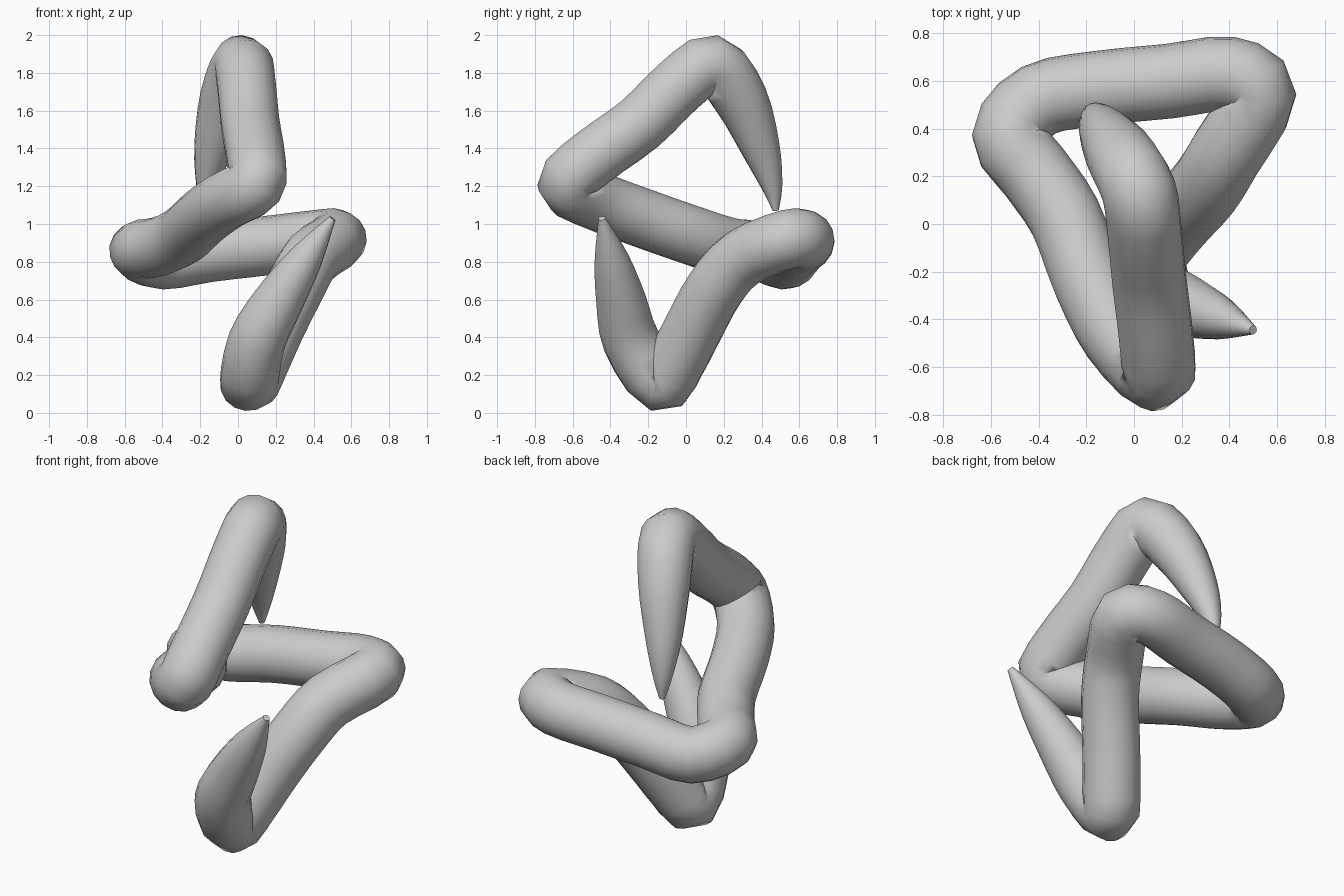
import bpy
from mathutils import Vector

if "Cube" in bpy.data.objects:
    bpy.data.objects.remove(bpy.data.objects["Cube"])

RADIUS = 0.157
STEPS = 3

# centre line, from the lower tip to the upper tip
path = [Vector(p) for p in (
    (.50, -.445, 1.03), (.36, -.395, .82), (.22, -.345, .60), (.10, -.29, .38),  # lower horn
    (.06, -.14, .16), (.11, -.06, .26),                                         # bottom bend
    (.195, .04, .45), (.30, .155, .66), (.39, .30, .82),
    (.525, .54, .92), (.40, .63, .915),                                         # right bend
    (.15, .60, .885), (-.15, .57, .85), (-.40, .52, .81),
    (-.525, .37, .86), (-.42, .22, .88),                                        # left bend
    (-.29, .03, .94), (-.186, -.24, 1.035), (-.07, -.465, 1.12),
    (.09, -.63, 1.21), (.095, -.50, 1.345),                                     # front bend
    (.065, -.245, 1.53), (.045, -.04, 1.73),
    (.02, .14, 1.845), (-.06, .29, 1.66),                                       # top bend
    (-.13, .395, 1.40), (-.165, .455, 1.20), (-.175, .475, 1.07),               # upper horn
)]
lower_horn = [.12, .58, .84, .97]
upper_horn = [.92, .66, .36, .10]
sizes = lower_horn + [1] * (len(path) - 8) + upper_horn


def smooth(a, b, c, d, t):
    """Smooth interpolation from b to c."""
    h1, h2 = b + (c - a) / 6, c - (d - b) / 6
    u = 1 - t
    return b * u**3 + h1 * 3 * u * u * t + h2 * 3 * u * t * t + c * t**3


# sample the path and its thickness
padded = [path[0]] + path + [path[-1]]
widths = [sizes[0]] + sizes + [sizes[-1]]
samples = []
for i in range(len(path) - 1):
    for k in range(STEPS):
        t = k / STEPS
        samples.append((smooth(*padded[i:i + 4], t), smooth(*widths[i:i + 4], t)))
samples.append((path[-1], sizes[-1]))

# folded tube
curve = bpy.data.curves.new("folded_tube", 'CURVE')
curve.dimensions = '3D'
curve.bevel_depth = RADIUS
curve.bevel_resolution = 6
curve.use_fill_caps = True
line = curve.splines.new('POLY')
line.points.add(len(samples) - 1)
for point, (co, r) in zip(line.points, samples):
    point.co = (*co, 1)
    point.radius = r
line.use_smooth = True

tube = bpy.data.objects.new("folded_tube", curve)
bpy.context.collection.objects.link(tube)
bpy.context.view_layer.objects.active = tube
tube.select_set(True)
bpy.ops.object.convert(target='MESH')
bpy.ops.object.shade_smooth()
